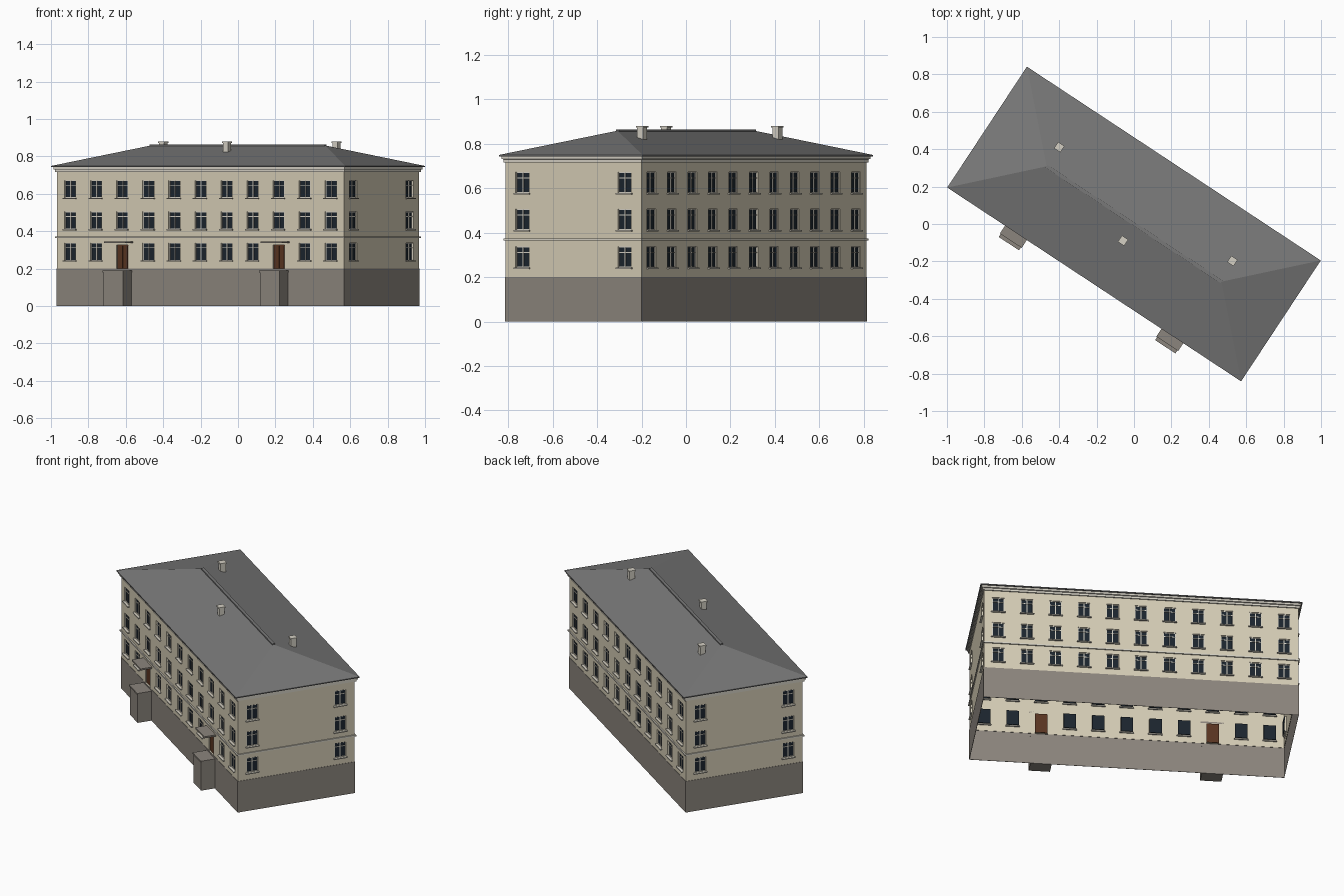
import bpy, bmesh, math
from mathutils import Matrix, Vector

if "Cube" in bpy.data.objects:
    bpy.data.objects.remove(bpy.data.objects["Cube"])

A, B = 0.919, 0.365                       # half length / half width of the walls
ROT = Matrix.Rotation(math.radians(-33.4), 4, 'Z')
STEP = 0.167                              # window spacing
ROWS = [(0.243, 0.337), (0.411, 0.505), (0.578, 0.672)]
HALF, DEEP = 0.036, 0.012                 # window half width, recess depth
ENTRIES = [-3 * STEP, 3 * STEP]


def material(name, rgb):
    m = bpy.data.materials.new(name)
    m.diffuse_color = (*rgb, 1)
    m.use_nodes = True
    m.node_tree.nodes["Principled BSDF"].inputs["Base Color"].default_value = m.diffuse_color
    return m


WALL = material("cream_plaster", (0.66, 0.60, 0.46))
TRIM = material("pale_trim", (0.66, 0.63, 0.55))
STONE = material("plinth_stone", (0.26, 0.235, 0.205))
ROOF = material("roof_grey", (0.19, 0.19, 0.19))
GLASS = material("dark_glass", (0.011, 0.018, 0.027))
WOOD = material("door_wood", (0.10, 0.035, 0.015))


def finish(name, bm, mat):
    bmesh.ops.remove_doubles(bm, verts=bm.verts, dist=1e-6)
    me = bpy.data.meshes.new(name)
    bm.to_mesh(me)
    bm.free()
    me.materials.append(mat)
    ob = bpy.data.objects.new(name, me)
    bpy.context.collection.objects.link(ob)
    return ob


def face(bm, M, pts):
    bm.faces.new([bm.verts.new(M @ Vector(p)) for p in pts])


def box(bm, M, lo, hi):
    size = [h - l for l, h in zip(lo, hi)]
    mid = [(h + l) / 2 for l, h in zip(lo, hi)]
    bmesh.ops.create_cube(bm, size=1, matrix=M @ Matrix.Translation(mid) @ Matrix.Diagonal((*size, 1)))


def loft(name, profile, mat, a=A, b=B):
    """Sweep an (offset, z) profile round the rectangular plan."""
    bm = bmesh.new()
    for (o, z), (p, w) in zip(profile, profile[1:]):
        for k in range(4):
            def corner(i, off, h):
                sx, sy = [(-1, -1), (1, -1), (1, 1), (-1, 1)][i % 4]
                return (sx * (a + off), sy * (b + off), h)
            face(bm, ROT, [corner(k, o, z), corner(k + 1, o, z), corner(k + 1, p, w), corner(k, p, w)])
    return finish(name, bm, mat)


walls, glass, frames, sills, doors = (bmesh.new() for _ in range(5))

for k in range(4):                        # front, right end, back, left end
    half, dist = (A, B) if k % 2 == 0 else (B, A)
    M = ROT @ Matrix.Rotation(k * math.pi / 2, 4, 'Z') @ Matrix.Translation((0, -dist, 0))
    cols = [i * STEP for i in range(-5, 6)] if k % 2 == 0 else [-0.275, 0.275]
    holes = []
    for s in cols:
        for r, (z0, z1) in enumerate(ROWS):
            is_door = k == 0 and r == 0 and any(abs(s - e) < 0.01 for e in ENTRIES)
            if is_door:
                z0, z1 = 0.2, 0.325
            x0, x1 = s - HALF, s + HALF
            holes.append((x0, x1, z0, z1))
            # reveals round the opening
            ring = [(x0, z0), (x1, z0), (x1, z1), (x0, z1)]
            for (p, q), (u, w) in zip(ring, ring[1:] + ring[:1]):
                face(walls, M, [(u, 0, w), (p, 0, q), (p, DEEP, q), (u, DEEP, w)])
            if is_door:
                # double door with raised leaves
                box(doors, M, (x0, DEEP - 0.003, z0), (x1, DEEP + 0.003, z1))
                for a, b in ((x0 + 0.004, s - 0.002), (s + 0.002, x1 - 0.004)):
                    box(doors, M, (a, DEEP - 0.007, z0 + 0.004), (b, DEEP - 0.002, z1 - 0.005))
                continue
            # pane, frame with mullion and transom, sill
            box(glass, M, (x0, DEEP - 0.003, z0), (x1, DEEP + 0.003, z1))
            f0, f1, zt = DEEP - 0.007, DEEP - 0.001, z0 + 0.068
            for a, b in ((x0, x0 + 0.004), (s - 0.0025, s + 0.0025), (x1 - 0.004, x1)):
                box(frames, M, (a, f0, z0), (b, f1, z1))
            for a, b in ((z0, z0 + 0.004), (zt - 0.002, zt + 0.002), (z1 - 0.004, z1)):
                box(frames, M, (x0, f0, a), (x1, f1, b))
            box(sills, M, (x0 - 0.006, -0.011, z0 - 0.006), (x1 + 0.006, DEEP - 0.003, z0))
    # wall sheet as a grid that skips the openings
    xs = sorted({-half, half, *(round(v, 5) for h in holes for v in h[:2])})
    zs = sorted({0.2, 0.74, *(v for h in holes for v in h[2:])})
    for x0, x1 in zip(xs, xs[1:]):
        for z0, z1 in zip(zs, zs[1:]):
            cx, cz = (x0 + x1) / 2, (z0 + z1) / 2
            if not any(h[0] < cx < h[1] and h[2] < cz < h[3] for h in holes):
                face(walls, M, [(x0, 0, z0), (x1, 0, z0), (x1, 0, z1), (x0, 0, z1)])

bmesh.ops.remove_doubles(walls, verts=walls.verts, dist=1e-5)
finish("walls", walls, WALL)
finish("window_glass", glass, GLASS)
finish("window_frames", frames, TRIM)
finish("window_sills", sills, TRIM)
finish("entrance_doors", doors, WOOD)

# plinth, belt course and stepped cornice
loft("plinth", [(0, 0), (0.002, 0), (0.002, 0.2), (0, 0.2)], STONE)
loft("belt_course", [(0, 0.364), (0.007, 0.364), (0.007, 0.373), (0, 0.373)], TRIM)
loft("cornice", [(0, 0.716), (0.007, 0.716), (0.007, 0.729), (0.014, 0.731), (0.014, 0.743)], TRIM)

# hipped roof with thin eaves
loft("eaves", [(0, 0.743), (0.022, 0.743), (0.022, 0.749)], ROOF)
bm = bmesh.new()
ea, eb, ez, ru, rz = A + 0.022, B + 0.022, 0.749, 0.56, 0.858
for s in (1, -1):
    face(bm, ROT, [(-s * ea, -s * eb, ez), (s * ea, -s * eb, ez), (s * ru, 0, rz), (-s * ru, 0, rz)])
    face(bm, ROT, [(s * ea, -s * eb, ez), (s * ea, s * eb, ez), (s * ru, 0, rz)])
finish("hipped_roof", bm, ROOF)
bm = bmesh.new()
box(bm, ROT, (-0.56, -0.009, 0.852), (0.56, 0.009, 0.863))
finish("ridge_cap", bm, ROOF)

# chimneys with wider caps
bm = bmesh.new()
for u, v in ((-0.56, 0.123), (0, -0.107), (0.548, 0.125)):
    box(bm, ROT, (u - 0.016, v - 0.016, 0.80), (u + 0.016, v + 0.016, 0.873))
    box(bm, ROT, (u - 0.02, v - 0.02, 0.872), (u + 0.02, v + 0.02, 0.88))
finish("chimneys", bm, TRIM)

# entrance porches and canopies
porch, canopy = bmesh.new(), bmesh.new()
for u in ENTRIES:
    box(porch, ROT, (u - 0.062, -B - 0.088, 0), (u + 0.062, -B, 0.18))
    box(porch, ROT, (u - 0.065, -B - 0.091, 0.18), (u + 0.065, -B, 0.19))
    box(canopy, ROT, (u - 0.07, -B - 0.072, 0.336), (u + 0.07, -B, 0.346))
finish("entrance_porches", porch, STONE)
finish("door_canopies", canopy, STONE)
